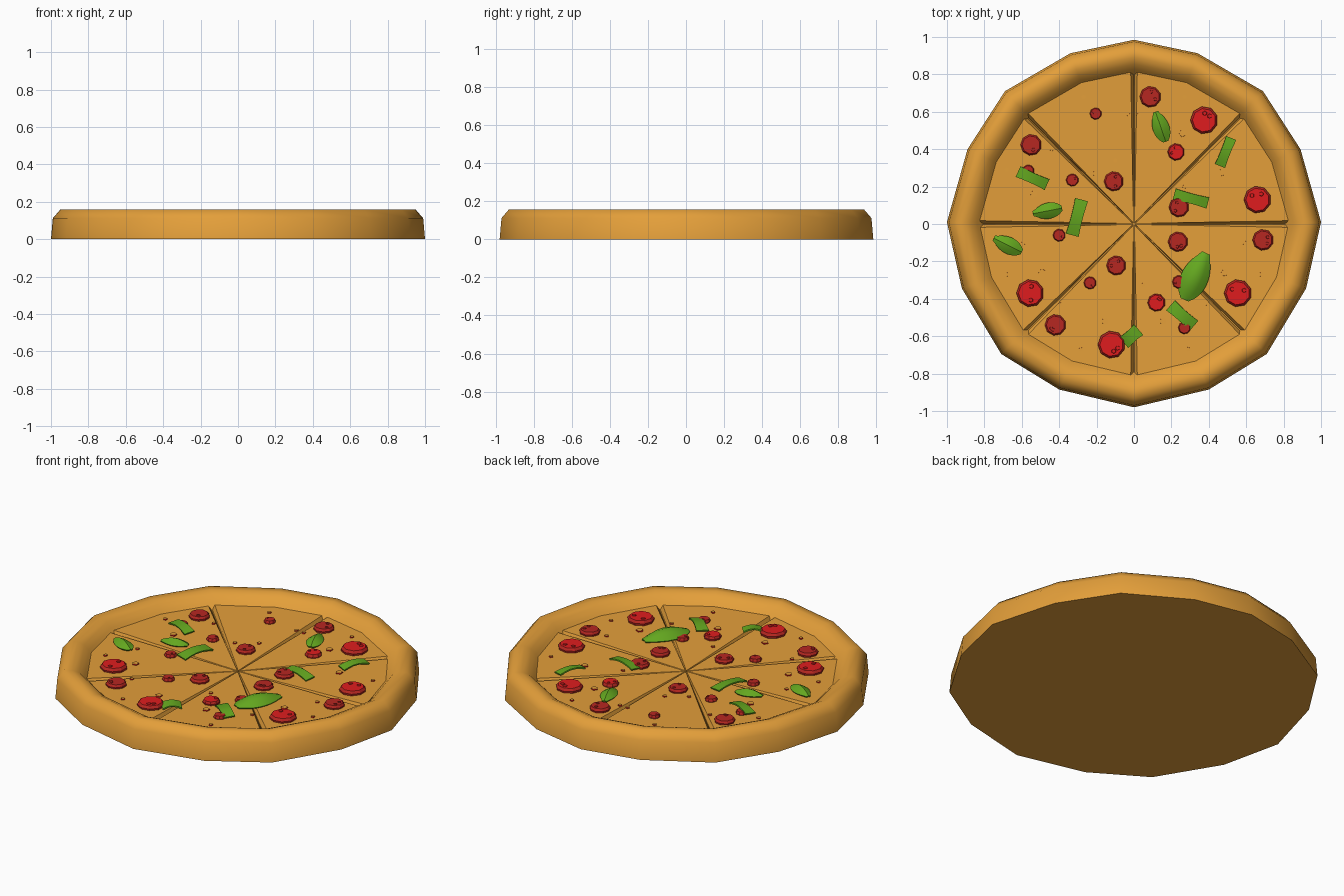
import bpy, bmesh, math, random
from mathutils import Vector

if "Cube" in bpy.data.objects:
    bpy.data.objects.remove(bpy.data.objects["Cube"])
random.seed(4)


def material(name, col):
    m = bpy.data.materials.new(name)
    m.diffuse_color = (*col, 1)
    m.use_nodes = True
    m.node_tree.nodes["Principled BSDF"].inputs["Base Color"].default_value = m.diffuse_color
    return m


CRUST = material("baked dough", (0.77, 0.345, 0.042))
RED = material("bright red", (0.74, 0.012, 0.013))
DARK = material("dark red", (0.47, 0.02, 0.015))
GREEN = material("herb green", (0.127, 0.39, 0.014))


def top(x, y):
    """Cheese height, rising slightly toward the rim."""
    return .086 + .018 * math.hypot(x, y)


def finish(name, bm, mats, angle=None):
    bmesh.ops.recalc_face_normals(bm, faces=bm.faces)
    me = bpy.data.meshes.new(name)
    bm.to_mesh(me)
    bm.free()
    for m in mats:
        me.materials.append(m)
    ob = bpy.data.objects.new(name, me)
    bpy.context.collection.objects.link(ob)
    if angle:
        bpy.ops.object.select_all(action='DESELECT')
        ob.select_set(True)
        bpy.context.view_layer.objects.active = ob
        bpy.ops.object.shade_smooth_by_angle(angle=math.radians(angle))
    return ob


def bridge(bm, a, b):
    n = len(a)
    for i in range(n):
        bm.faces.new((a[i], a[(i + 1) % n], b[(i + 1) % n], b[i]))


def loft(bm, rings, top_mat=0):
    """Closed solid through a list of equal-length point rings."""
    vs = [[bm.verts.new(p) for p in r] for r in rings]
    for a, b in zip(vs, vs[1:]):
        bridge(bm, a, b)
    bm.faces.new(vs[0][::-1])
    bm.faces.new(vs[-1]).material_index = top_mat


# Crust: slightly hand-shaped 16-sided outline swept through a rim profile
half = [(0, .985), (.34, .913), (.69, .71), (.89, .4), (1, .01),
        (.92, -.345), (.71, -.695), (.4, -.885), (0, -.98)]
outline = half + [(-x, y) for x, y in half[-2:0:-1]]
profile = [(1, 0), (.99, .112), (.95, .158), (.905, .158),
           (.868, .142), (.84, .113), (.815, .088), (.805, .075)]
bm = bmesh.new()
loft(bm, [[(x * s, y * s, z) for x, y in outline] for s, z in profile])
finish("crust", bm, [CRUST], 60)

# Eight wedges, with shallow cuts that open toward the rim
bm = bmesh.new()
for k in range(8):
    mid = math.radians(22.5 + 45 * k)

    def wedge(gap, dz, tip, r):
        pts = []
        for t, q in ((0, tip), (gap - 22.5, r), (0, r), (22.5 - gap, r)):
            x, y = (q * f(mid + math.radians(t)) for f in (math.cos, math.sin))
            pts.append((x, y, top(x, y) + dz))
        return pts
    loft(bm, [wedge(.15, -.022, .002, .84), wedge(.3, -.016, .003, .84),
              wedge(1.25, 0, .006, .84)])
finish("cheese_slices", bm, [CRUST])


def disc(bm, x, y, r, z0, z1, n, top_mat=0, bevel=.85):
    def ring(s, z):
        return [(x + r * s * math.cos(math.tau * (i + .5) / n),
                 y + r * s * math.sin(math.tau * (i + .5) / n), z) for i in range(n)]
    loft(bm, [ring(.95, z0), ring(1, z0 + (z1 - z0) * .6), ring(bevel, z1)], top_mat)


# Meat rounds: large bright ones and smaller dark ones
bright = [(.375, .555, .074), (.66, .13, .073), (.555, -.37, .074), (-.12, -.645, .074),
          (-.555, -.37, .074), (.225, .385, .046), (.12, -.42, .048)]
dark = [(.087, .68, .057), (-.55, .423, .057), (-.108, .228, .053), (.24, .09, .054),
        (.235, -.095, .054), (.69, -.085, .057), (-.42, -.54, .057), (-.095, -.222, .053),
        (-.205, .59, .032), (-.33, .235, .034), (-.4, -.06, .034), (-.235, -.315, .034),
        (.24, -.31, .036), (.27, -.555, .034), (-.565, .285, .032)]
for name, rounds, top_mat in (("bright_rounds", bright, 1), ("dark_rounds", dark, 0)):
    bm = bmesh.new()
    for x, y, r in rounds:
        h = top(x, y) + .013 + r * .17
        disc(bm, x, y, r, top(x, y) - .01, h, 9, top_mat)
        for i in range(2 if r > .04 else 1):  # raised specks
            a = random.uniform(0, math.tau)
            disc(bm, x + r * .5 * math.cos(a), y + r * .5 * math.sin(a),
                 r * .17, h - .003, h + .004, 6, top_mat)
    finish(name, bm, [DARK, RED])

# Small bubbles: dough coloured on top, sauce red round the sides
bubbles = [(-.27, .68), (.27, .68), (.68, .29), (.59, -.1), (.68, -.27), (.29, -.67),
           (-.285, -.67), (-.68, -.27), (-.68, .29), (-.44, .4), (.395, -.43),
           (-.395, -.43), (-.59, -.1), (-.025, .58), (.025, .58), (-.1, .34),
           (-.21, .27), (.27, .2), (.05, -.325)]
large = [(.26, .485), (.47, .275), (.485, -.26), (.155, -.52), (-.155, -.52),
         (-.49, -.26), (-.535, .16)]
bm = bmesh.new()
for pts, r in ((bubbles, .012), (large, .02)):
    for x, y in pts:
        disc(bm, x, y, r, top(x, y) - .005, top(x, y) + .007, 5, 1, .98)
finish("cheese_bubbles", bm, [RED, CRUST])


def sheet(name, a, b, steps, cols, width, height, thick, angle):
    """Thin solid running from a to b; width(t) and height(t, s) shape it."""
    a, b = Vector((*a, 0)), Vector((*b, 0))
    base = top(*((a + b) / 2).xy)
    side = Vector((-(b - a).y, (b - a).x, 0)).normalized()
    bm = bmesh.new()
    rows = []
    for i in range(steps + 1):
        t = i / steps
        row = []
        for j in range(cols + 1):
            s = 2 * j / cols - 1
            p = a.lerp(b, t) + side * s * width(t)
            row.append(bm.verts.new((p.x, p.y, base + height(t, s))))
        rows.append(row)
    for r, q in zip(rows, rows[1:]):
        for j in range(cols):
            bm.faces.new((r[j], r[j + 1], q[j + 1], q[j]))
    bmesh.ops.recalc_face_normals(bm, faces=bm.faces)
    bm.normal_update()
    if sum(f.normal.z for f in bm.faces) < 0:
        bmesh.ops.reverse_faces(bm, faces=bm.faces)
    # close the sheet down to a matching underside
    bmesh.ops.solidify(bm, geom=bm.faces[:], thickness=thick)
    finish(name, bm, [GREEN], angle)


# Rounded, domed basil leaves: blunt stem end first, narrower tip last
for i, (a, b, w) in enumerate([((.27, -.405), (.385, -.155), .074),
                               ((.17, .44), (.115, .6), .045),
                               ((-.385, .085), (-.54, .055), .043),
                               ((-.6, -.15), (-.75, -.075), .045)]):
    sheet(f"basil_leaf_{i + 1}", a, b, 10, 4,
          lambda t: w * max(.12, math.sin(math.pi * t ** .85)) ** .55,
          lambda t, s: .012 + w * .5 * math.sin(math.pi * t) * (1 - abs(s) ** 2)
          + (.004 if s == 0 else 0), .008, 40)

# Gently arched strips of green pepper
for i, (a, b, w) in enumerate([((.46, .31), (.52, .46), .028),
                               ((.215, .16), (.395, .112), .029),
                               ((-.62, .28), (-.465, .21), .03),
                               ((-.33, -.06), (-.28, .13), .034),
                               ((.195, -.435), (.32, -.545), .034),
                               ((-.055, -.635), (.025, -.565), .036)]):
    sheet(f"pepper_strip_{i + 1}", a, b, 5, 1,
          lambda t: w * (.92 + .12 * (2 * t - 1) ** 2),
          lambda t, s: .014 + .014 * math.sin(math.pi * t) + .003 * s, .008, 30)
